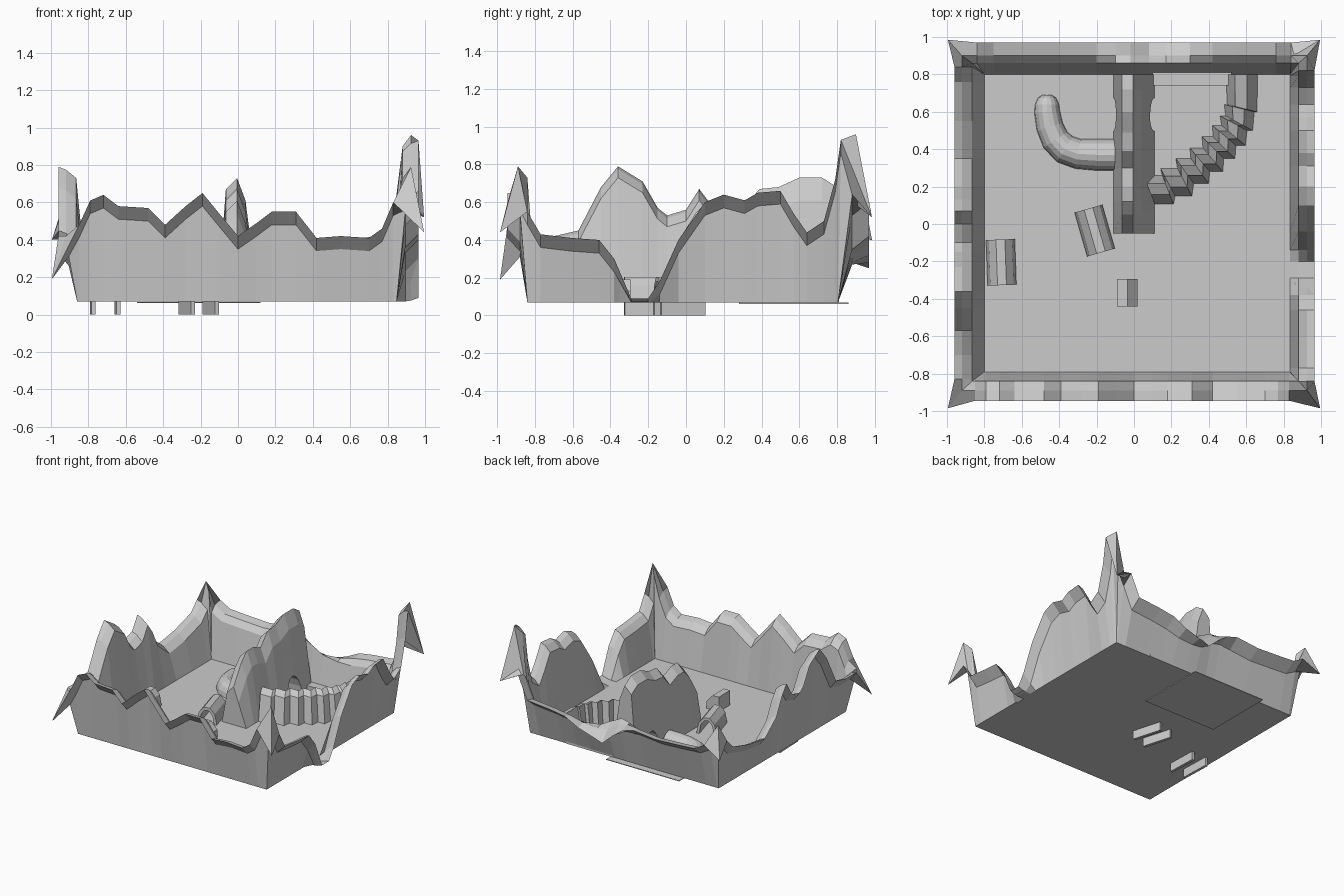
import bpy, bmesh, math
from mathutils import Vector, Matrix

if "Cube" in bpy.data.objects:
    bpy.data.objects.remove(bpy.data.objects["Cube"])

Z0 = 0.07  # floor level


def make(name, verts, faces):
    me = bpy.data.meshes.new(name)
    me.from_pydata(verts, [], faces)
    bm = bmesh.new()
    bm.from_mesh(me)
    bmesh.ops.remove_doubles(bm, verts=bm.verts, dist=0.0005)
    bmesh.ops.recalc_face_normals(bm, faces=bm.faces)
    bm.to_mesh(me)
    bm.free()
    ob = bpy.data.objects.new(name, me)
    bpy.context.collection.objects.link(ob)
    return ob


def loft(name, sections, loop=False, closed=True):
    """Bridge equal-length cross-sections; closed = section is a ring."""
    n, m = len(sections[0]), len(sections)
    verts = [p for s in sections for p in s]
    faces = []
    for i in range(m if loop else m - 1):
        a, b = i * n, (i + 1) % m * n
        for j in range(n if closed else n - 1):
            k = (j + 1) % n
            faces.append((a + j, a + k, b + k, b + j))
    if not loop:
        faces += [tuple(range(n)), tuple(range((m - 1) * n, m * n))]
    return make(name, verts, faces)


def box(name, x0, x1, y0, y1, z0, z1):
    ring = [(y0, z0), (y1, z0), (y1, z1), (y0, z1)]
    return loft(name, [[(x, y, z) for y, z in ring] for x in (x0, x1)])


# Rim wall: heights along each side, and (ridge, drooping tip) heights at corners
front = [(-.85, .48), (-.79, .61), (-.72, .64), (-.64, .58), (-.48, .57), (-.39, .48),
         (-.28, .58), (-.19, .65), (-.1, .54), (0, .42), (.1, .49), (.18, .55),
         (.31, .55), (.42, .41), (.55, .42), (.7, .41), (.77, .46), (.83, .6)]
right = [(-.84, .55), (-.77, .43), (-.6, .41), (-.46, .4), (-.38, .3), (-.29, .09),
         (-.2, .09), (-.14, .18), (-.04, .4), (.1, .6), (.2, .64), (.31, .61),
         (.38, .65), (.5, .66), (.57, .54), (.64, .44), (.73, .5), (.79, .72), (.82, .93)]
back = [(.84, .6), (.76, .42), (.55, .4), (.42, .38), (.3, .38), (.17, .4), (.08, .45),
        (-.02, .5), (-.1, .48), (-.2, .43), (-.4, .41), (-.6, .42), (-.75, .43), (-.84, .48)]
left = [(.84, .5), (.76, .42), (.55, .36), (.35, .33), (.2, .45), (.13, .59), (.07, .67),
        (0, .56), (-.1, .53), (-.15, .57), (-.23, .71), (-.36, .79), (-.45, .68),
        (-.57, .45), (-.7, .42), (-.83, .42)]
droop = {.3: .06, .17: .12, .08: .2, -.02: .16, -.1: .08}  # sagging back edge
corners = [(-1, -1, .42, .19), (1, -1, .79, .44), (1, 1, .96, .52), (-1, 1, .64, .4)]
# x0, x1, y0, y1 of each ring: inner foot, shoulder, ridge, outer edge, underside, outer foot
rings = [(-.80, .835, -.79, .80), (-.865, .88, -.84, .86), (-.92, .925, -.89, .90),
         (-.96, .965, -.945, .97), (-.905, .895, -.88, .88), (-.86, .848, -.84, .805)]


def station(x, y, h, tip=None, sag=0):
    out = []
    for r, dz in zip(rings, (9, .06, .015 + sag / 2, sag, .07 + sag / 2, 9)):
        out.append((min(max(x, r[0]), r[1]), min(max(y, r[2]), r[3]), max(h - dz, Z0)))
    if tip:
        out[2] = (out[2][0], out[2][1], h)
        out[3] = (x * .995, y * .985, tip)
        out[4] = (out[4][0], out[4][1], tip + .12)
    return out


secs = []
for i, (side, (cx, cy, h, tip)) in enumerate(zip((front, right, back, left), corners)):
    secs.append(station(cx, cy, h, tip))
    for t, hh in side:
        x, y = ((t, cy), (cx, t))[i % 2]
        secs.append(station(x, y, hh, sag=droop.get(t, 0) if side is back else 0))
loft("rim_wall", secs, loop=True, closed=False)

# Floor and the thin slab beneath the tunnel corner
make("floor", [(-.86, -.84, Z0), (.848, -.84, Z0), (.848, .805, Z0), (-.86, .805, Z0)], [(0, 1, 2, 3)])
box("under_slab", -.54, .12, .28, .86, .062, .068)

# Dividing ridge with arched doorway
mid = [(-.05, .38), (.05, .54), (.12, .61), (.2, .61), (.3, .57), (.39, .67),
       (.49, .68), (.6, .73), (.72, .73), (.8, .68)]
ridge = loft("dividing_ridge", [[(-.11, y, Z0), (-.065, y, h - .06), (-.005, y, h),
                                 (.04, y, h - .12), (.11, y, Z0)] for y, h in mid])
arc = [(.585 + .09 * math.cos(a), Z0 + .18 * math.sin(a))
       for a in (math.pi * k / 8 for k in range(9))]
arc = [(arc[0][0], 0)] + arc + [(arc[-1][0], 0)]
cut = loft("doorway_cutter", [[(x, y, z) for y, z in arc] for x in (-.3, .3)])
mod = ridge.modifiers.new("doorway", "BOOLEAN")
mod.object = cut
mod.operation = 'DIFFERENCE'
mod.solver = 'EXACT'
cut.hide_render = True
cut.hide_viewport = True


def sweep(name, path, profile, stepped=False, scales=None):
    """Sweep an (offset, z) profile along a flat path, optionally in stair steps."""
    pts = [Vector(p) for p in path]
    out = []
    for i, p in enumerate(pts):
        d = (pts[min(i + 1, len(pts) - 1)] - pts[max(i - 1, 0)]).normalized()
        s = scales[i] if scales else 1
        spots = [p]
        if stepped and i + 1 < len(pts):
            spots.append(Vector((pts[i + 1].x, p.y)))
        for q in spots:
            out.append([(q.x - d.y * o * s, q.y + d.x * o * s, Z0 + (z - Z0) * s)
                        for o, z in profile])
    return loft(name, out)


# Curved stair-stepped barrier on the right
sweep("curved_barrier",
      [(.08, .185), (.18, .225), (.27, .285), (.35, .345), (.42, .41),
       (.48, .475), (.53, .54), (.56, .62), (.575, .72), (.575, .8)],
      [(-.085, Z0), (-.03, .27), (.035, .3), (.08, Z0)], stepped=True)
box("back_ledge", .1, .52, .74, .81, Z0, .12)

# Low bent tunnel on the left, with a rounded end
half = [(.08 * math.cos(a), Z0 + .1 * math.sin(a)) for a in (math.pi * k / 8 for k in range(9))]
sweep("bent_tunnel",
      [(-.08, .37), (-.2, .37), (-.3, .375), (-.37, .4), (-.42, .45), (-.45, .52),
       (-.465, .6), (-.465, .64), (-.465, .675), (-.465, .69)],
      half, scales=[1.05, 1.05, 1, 1, .95, .9, .85, .8, .6, .3])


# Barrel arches standing through the floor
def arch(name, x, y, rot):
    prof = []
    for r, top in ((.077, .125), (.055, .1)):
        side = [(r, 0)] + [(r * math.cos(a), .085 + top * math.sin(a))
                           for a in (math.pi * k / 5 for k in range(6))] + [(-r, 0)]
        prof += side if r > .06 else side[::-1]
    m = len(prof)
    h = m // 2
    verts = [(px, py, pz) for py in (-.122, .122) for px, pz in prof]
    faces = [(j, (j + 1) % m, m + (j + 1) % m, m + j) for j in range(m)]
    for s in (0, m):
        faces += [(s + j, s + j + 1, s + m - 2 - j, s + m - 1 - j) for j in range(h - 1)]
    ob = make(name, verts, faces)
    ob.matrix_world = Matrix.Translation((x, y, 0)) @ Matrix.Rotation(math.radians(rot), 4, 'Z')


arch("barrel_arch_centre", -.21, -.035, 16)
arch("barrel_arch_left", -.71, -.205, 2)

# Small sloped block
wedge = [(-.09, Z0), (.02, Z0), (.02, .13), (-.035, .19), (-.09, .19)]
loft("small_block", [[(x, y, z) for x, z in wedge] for y in (-.44, -.295)])

# Rounded alcove panel on the left wall
disc = [(-.24 + .1 * math.cos(a), .17 + .12 * math.sin(a)) for a in (math.pi * k / 8 for k in range(9))]
disc = [(-.14, Z0)] + disc + [(-.34, Z0)]
loft("alcove_panel", [[(x, y, z) for y, z in disc] for x in (-.84, -.825)])
